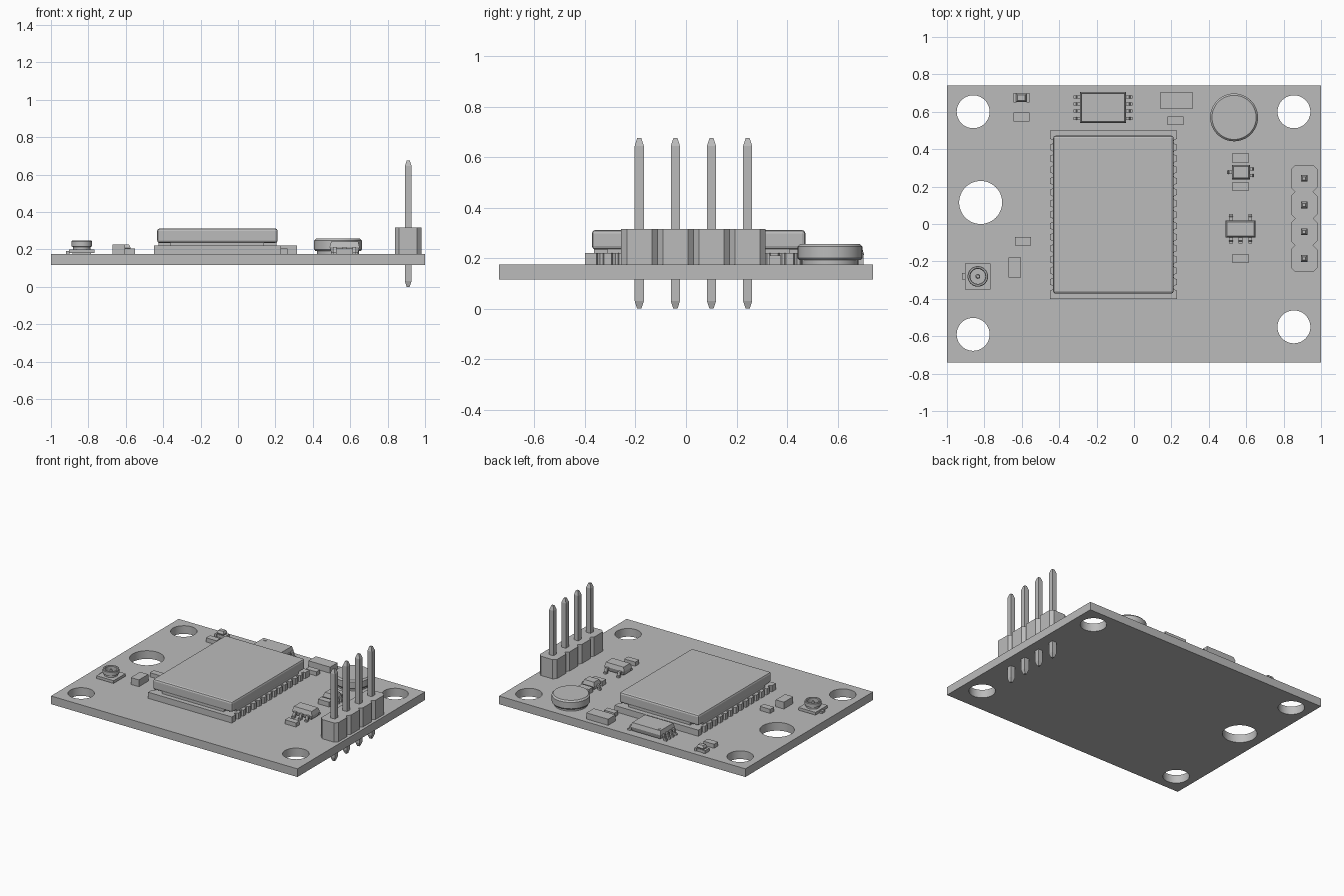
import bpy, bmesh, math
from mathutils import Matrix, Vector

cube = bpy.data.objects.get("Cube")
if cube:
    bpy.data.objects.remove(cube)

grey = bpy.data.materials.new("plain grey")
grey.use_nodes = True
grey.diffuse_color = (0.5, 0.5, 0.5, 1)
grey.node_tree.nodes["Principled BSDF"].inputs["Base Color"].default_value = (0.5, 0.5, 0.5, 1)

TOP = 0.175      # upper face of the board
UNDER = 0.115    # lower face of the board


def finish(name, bm, smooth=False):
    bmesh.ops.recalc_face_normals(bm, faces=bm.faces)
    mesh = bpy.data.meshes.new(name)
    bm.to_mesh(mesh)
    bm.free()
    mesh.materials.append(grey)
    ob = bpy.data.objects.new(name, mesh)
    bpy.context.collection.objects.link(ob)
    if smooth:
        bpy.ops.object.select_all(action='DESELECT')
        ob.select_set(True)
        bpy.context.view_layer.objects.active = ob
        bpy.ops.object.shade_smooth_by_angle(angle=math.radians(35))
    return ob


def prism(name, pts, z0, z1, matrix=None):
    """Extrude an outline from z0 to z1."""
    bm = bmesh.new()
    face = bm.faces.new([bm.verts.new((x, y, z0)) for x, y in pts])
    ext = bmesh.ops.extrude_face_region(bm, geom=[face])
    verts = [g for g in ext["geom"] if isinstance(g, bmesh.types.BMVert)]
    bmesh.ops.translate(bm, verts=verts, vec=(0, 0, z1 - z0))
    if matrix:
        bm.transform(matrix)
    return finish(name, bm)


def rect(x0, x1, y0, y1):
    return [(x0, y0), (x1, y0), (x1, y1), (x0, y1)]


def box(name, x, y, w, d, z0, z1, bevel=0):
    ob = prism(name, rect(x - w / 2, x + w / 2, y - d / 2, y + d / 2), z0, z1)
    if bevel:
        mod = ob.modifiers.new("bevel", 'BEVEL')
        mod.width, mod.segments = bevel, 2
    return ob


def lathe(name, x, y, profile, steps=48):
    """Spin a radius/height profile round a vertical axis."""
    bm = bmesh.new()
    verts = [bm.verts.new((r, 0, z)) for r, z in profile]
    edges = [bm.edges.new(pair) for pair in zip(verts, verts[1:])]
    bmesh.ops.spin(bm, geom=verts + edges, axis=(0, 0, 1), cent=(0, 0, 0),
                   angle=math.tau, steps=steps)
    bmesh.ops.remove_doubles(bm, verts=bm.verts, dist=1e-5)
    bm.transform(Matrix.Translation((x, y, 0)))
    return finish(name, bm, smooth=True)


def lead(name, x, y, angle, length, width, height):
    """Bent lead leaving a chip body outwards at the given angle."""
    t = 0.012
    a, b = length * 0.35, length
    side = [(-0.01, height), (a + t / 2, height), (a + t, t), (b, t), (b, 0),
            (a, 0), (a - t / 2, height - t), (-0.01, height - t)]
    m = (Matrix.Translation((x, y, TOP)) @ Matrix.Rotation(math.radians(angle), 4, 'Z')
         @ Matrix.Rotation(math.pi / 2, 4, 'X'))
    return prism(name, side, -width / 2, width / 2, m)


def chip_body(name, x, y, w, d, z0, z1):
    """Moulded body, drawn in slightly above and below its mid line."""
    bm = bmesh.new()
    rings = []
    for z, inset in ((z0, 0.008), ((z0 + z1) / 2, 0), (z1, 0.008)):
        a, b = w / 2 - inset, d / 2 - inset
        rings.append([bm.verts.new((x + p, y + q, z)) for p, q in rect(-a, a, -b, b)])
    for low, high in zip(rings, rings[1:]):
        for i in range(4):
            j = (i + 1) % 4
            bm.faces.new((low[i], low[j], high[j], high[i]))
    bm.faces.new(rings[0])
    bm.faces.new(rings[-1])
    return finish(name, bm)


# Circuit board with mounting holes
curve = bpy.data.curves.new("circuit_board", 'CURVE')
curve.dimensions, curve.fill_mode = '2D', 'BOTH'
curve.extrude = (TOP - UNDER) / 2
outlines = [rect(-1, 1, -0.74, 0.74)]
for hx, hy, r in ((-0.86, 0.6, 0.088), (0.855, 0.6, 0.088), (-0.86, -0.59, 0.088),
                  (0.855, -0.55, 0.088), (-0.82, 0.115, 0.115)):
    outlines.append([(hx + r * math.cos(k * math.tau / 48), hy + r * math.sin(k * math.tau / 48))
                     for k in range(48)])
for pts in outlines:
    spline = curve.splines.new('POLY')
    spline.points.add(len(pts) - 1)
    for p, (x, y) in zip(spline.points, pts):
        p.co = (x, y, 0, 1)
    spline.use_cyclic_u = True
curve.materials.append(grey)
board = bpy.data.objects.new("circuit_board", curve)
board.location.z = (TOP + UNDER) / 2
bpy.context.collection.objects.link(board)
bpy.ops.object.select_all(action='DESELECT')
board.select_set(True)
bpy.context.view_layer.objects.active = board
bpy.ops.object.convert(target='MESH')
bpy.ops.object.shade_smooth_by_angle(angle=math.radians(35))

# Radio module: carrier with notched edges and a metal shield
half, mx = 0.34, -0.11
edge = [(half, -0.4)]
for k in range(14):
    cy = -0.34 + k * 0.06
    edge += [(half - 0.02 * math.sin(a * math.pi / 4), cy - 0.015 * math.cos(a * math.pi / 4))
             for a in range(5)]
edge.append((half, 0.5))
outline = [(mx + x, y) for x, y in edge] + [(mx - x, y) for x, y in reversed(edge)]
prism("module_carrier", outline, TOP, 0.22)
box("shield_skirt_long", mx, 0.05, 0.63, 0.72, 0.22, 0.24)
box("shield_skirt_wide", mx, 0.05, 0.5, 0.83, 0.22, 0.24)
box("shield_can", mx, 0.05, 0.645, 0.845, 0.234, 0.312, 0.014)

# Pin header
for k in range(4):
    px, py = 0.91, -0.185 + k * 0.143
    w, d, c = 0.07, 0.0715, 0.022
    cell = [(w, -d + c), (w, d - c), (w - c, d), (c - w, d),
            (-w, d - c), (-w, c - d), (c - w, -d), (w - c, -d)]
    prism("header_block", [(px + x, py + y) for x, y in cell], TOP, 0.316)
    bm = bmesh.new()
    bmesh.ops.create_cube(bm, size=1)
    bm.transform(Matrix.Translation((px, py, 0.3375)) @ Matrix.Diagonal((0.036, 0.036, 0.615, 1)))
    for end in (-1, 1):
        tip = [f for f in bm.faces if f.normal.z * end > 0.9]
        ext = bmesh.ops.extrude_face_region(bm, geom=tip)
        verts = [g for g in ext["geom"] if isinstance(g, bmesh.types.BMVert)]
        bmesh.ops.delete(bm, geom=tip, context='FACES')
        for v in verts:
            v.co = Vector((px + (v.co.x - px) * 0.45, py + (v.co.y - py) * 0.45,
                           v.co.z + end * 0.03))
        bm.normal_update()
    finish("header_pin", bm)

# Round backup cell
lathe("round_cell", 0.535, 0.57, [(0, TOP), (0.112, TOP), (0.112, 0.192), (0.122, 0.192),
      (0.128, 0.2), (0.128, 0.246), (0.118, 0.257), (0, 0.257)])

# Eight-lead chip
chip_body("memory_chip", -0.165, 0.622, 0.245, 0.165, 0.185, 0.245)
lathe("chip_index_mark", -0.25, 0.675, [(0, 0.244), (0.012, 0.244), (0.012, 0.247), (0, 0.247)], 16)
for k in range(4):
    y = 0.565 + k * 0.038
    lead("memory_lead", -0.045, y, 0, 0.038, 0.016, 0.042)
    lead("memory_lead", -0.285, y, 180, 0.038, 0.016, 0.042)

# Three-lead transistor
chip_body("transistor", 0.572, 0.277, 0.096, 0.076, 0.18, 0.235)
lead("transistor_lead", 0.525, 0.277, 180, 0.028, 0.018, 0.035)
for y in (0.26, 0.294):
    lead("transistor_lead", 0.62, y, 0, 0.022, 0.016, 0.035)

# Five-lead regulator
chip_body("regulator", 0.57, -0.026, 0.16, 0.092, 0.183, 0.242)
for x in (0.518, 0.57, 0.622):
    lead("regulator_lead", x, -0.07, -90, 0.034, 0.02, 0.038)
    if x != 0.57:
        lead("regulator_lead", x, 0.02, 90, 0.034, 0.02, 0.038)

# Small rectangular passives: x, y, width, depth, top
for x, y, w, d, z in ((0.228, 0.66, 0.176, 0.086, 0.22), (0.222, 0.552, 0.086, 0.044, 0.205),
                      (0.57, 0.353, 0.09, 0.046, 0.21), (0.57, 0.2, 0.09, 0.044, 0.21),
                      (0.57, -0.185, 0.09, 0.044, 0.205), (-0.602, 0.572, 0.084, 0.046, 0.205),
                      (-0.593, -0.092, 0.085, 0.046, 0.205), (-0.637, -0.232, 0.066, 0.108, 0.225)):
    box("passive_part", x, y, w, d, TOP, z)

# Indicator lamp
box("lamp_base", -0.602, 0.675, 0.06, 0.04, TOP, 0.195)
for side in (-1, 1):
    box("lamp_end", -0.602 + side * 0.034, 0.675, 0.016, 0.05, TOP, 0.197)
chip_body("lamp_lens", -0.602, 0.675, 0.056, 0.046, 0.19, 0.225)

# Coaxial antenna socket
sx, sy = -0.835, -0.28
box("socket_base", sx, sy, 0.138, 0.138, 0.18, 0.2)
box("socket_foot", sx, sy, 0.1, 0.12, TOP, 0.185)
box("socket_tab", sx - 0.075, sy, 0.02, 0.036, TOP, 0.19)
lathe("socket_ring", sx, sy, [(0.046, 0.198), (0.046, 0.212), (0.055, 0.216), (0.055, 0.242),
      (0.052, 0.246), (0.044, 0.246), (0.04, 0.242), (0.04, 0.198)], 32)
lathe("socket_pin", sx, sy, [(0, 0.198), (0.013, 0.198), (0.013, 0.232), (0.008, 0.238),
      (0, 0.238)], 20)
